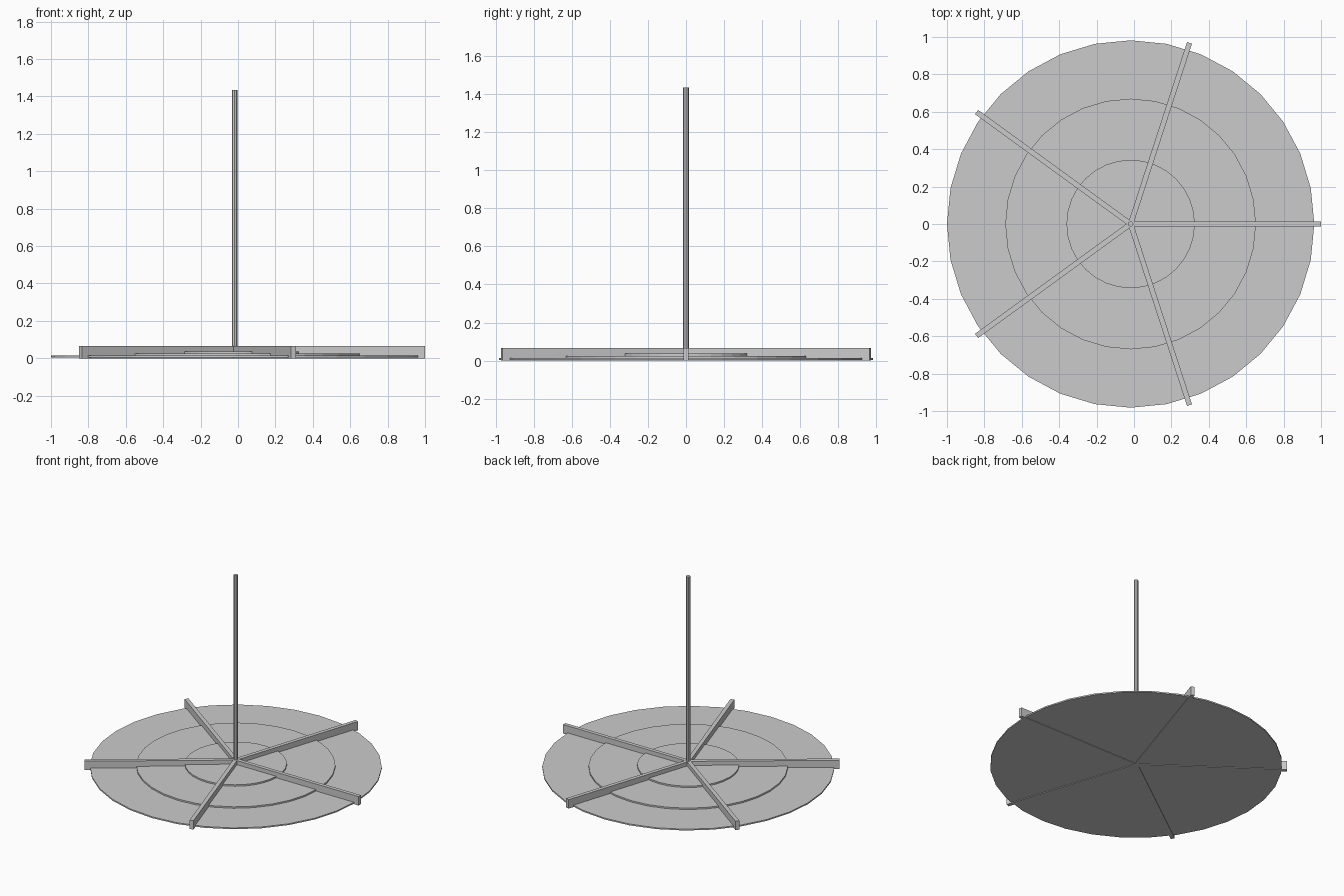
import bpy
from math import radians, cos, sin

if "Cube" in bpy.data.objects:
    bpy.data.objects.remove(bpy.data.objects["Cube"])

CX = -0.018  # hub axis, offset because one arm sticks out past the disc


def cylinder(name, sides, radius, z0, z1):
    bpy.ops.mesh.primitive_cylinder_add(vertices=sides, radius=radius, depth=z1 - z0,
                                        location=(CX, 0, (z0 + z1) / 2))
    bpy.context.object.name = name


# Three stepped, thin discs
for name, radius, z0, z1 in (("base_disc", 0.982, 0.004, 0.014),
                             ("middle_disc", 0.67, 0.014, 0.025),
                             ("inner_disc", 0.343, 0.025, 0.036)):
    cylinder(name, 32, radius, z0, z1)

# Central pole
cylinder("pole", 8, 0.015, 0.036, 1.435)

# Five radial arms
LENGTH, WIDTH, HEIGHT = 1.018, 0.028, 0.066
for i in range(5):
    a = radians(72 * i)
    bpy.ops.mesh.primitive_cube_add(
        size=1, location=(CX + cos(a) * LENGTH / 2, sin(a) * LENGTH / 2, HEIGHT / 2),
        rotation=(0, 0, a))
    arm = bpy.context.object
    arm.name = f"arm_{i + 1}"
    arm.scale = (LENGTH, WIDTH, HEIGHT)
